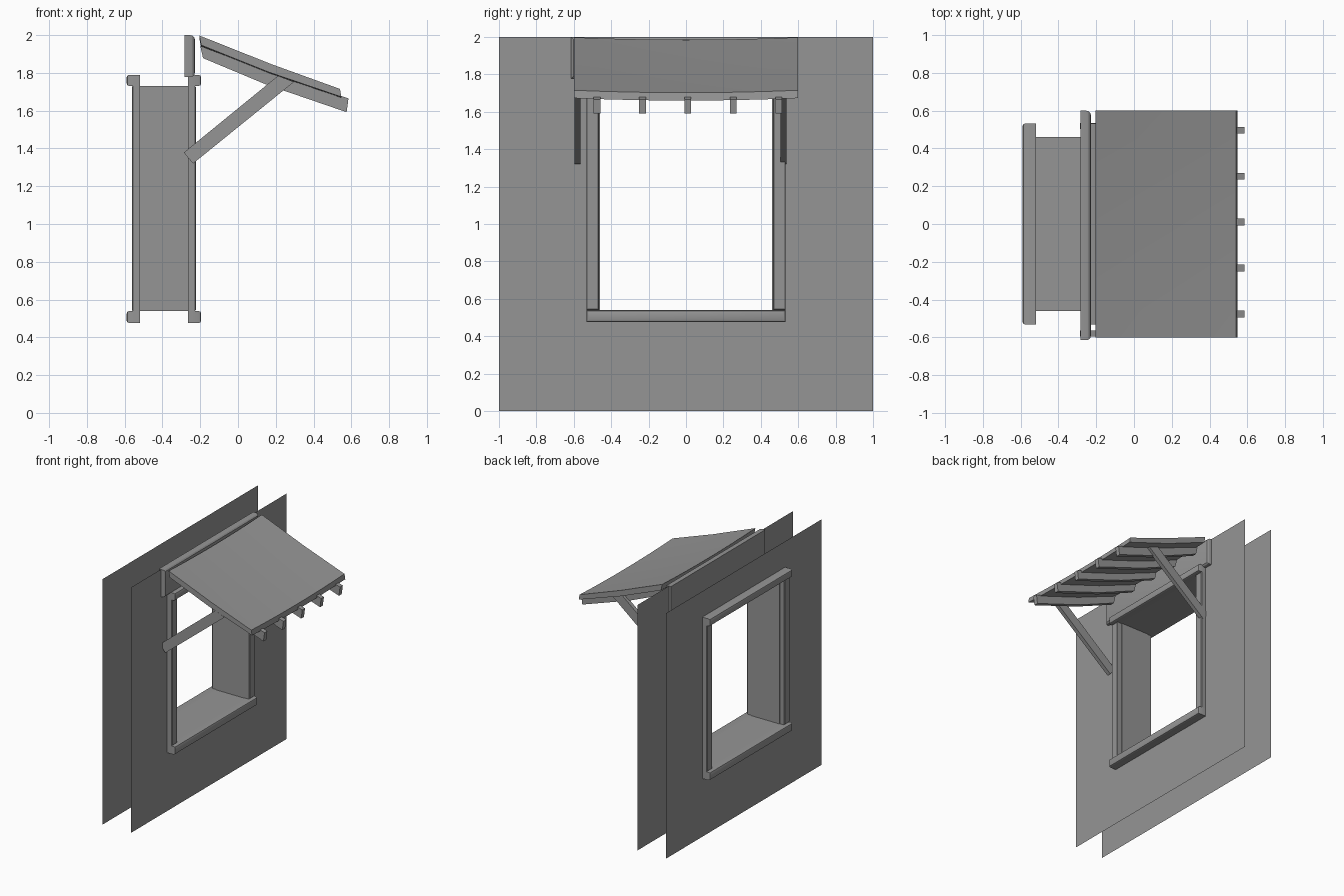
import bpy, bmesh

cube = bpy.data.objects.get("Cube")
if cube:
    bpy.data.objects.remove(cube, do_unlink=True)

grey = bpy.data.materials.new("plain_grey")
grey.use_nodes = True
colour = (0.3, 0.3, 0.3, 1)
grey.diffuse_color = colour
grey.node_tree.nodes["Principled BSDF"].inputs["Base Color"].default_value = colour

# Opening and wall positions
HALF, LOW, HIGH = 0.46, 0.54, 1.73
FRONT, BACK = -0.265, -0.52


def finish(name, bm, smooth=False):
    mesh = bpy.data.meshes.new(name)
    bm.to_mesh(mesh)
    bm.free()
    mesh.materials.append(grey)
    ob = bpy.data.objects.new(name, mesh)
    bpy.context.collection.objects.link(ob)
    if smooth:
        bpy.ops.object.select_all(action='DESELECT')
        ob.select_set(True)
        bpy.context.view_layer.objects.active = ob
        bpy.ops.object.shade_smooth_by_angle(angle=0.5)
    return ob


def loop(bm, x, y, z0, z1):
    return [bm.verts.new((x, a, b)) for a, b in ((-y, z0), (y, z0), (y, z1), (-y, z1))]


def bridge(bm, a, b):
    n = len(a)
    for i in range(n):
        j = (i + 1) % n
        bm.faces.new((a[i], a[j], b[j], b[i]))


def beam(name, wall, depth, y0, y1, z0, z1, bevel, segments=2):
    """Box standing off a wall, rounded along its outer edges; depth is signed."""
    bm = bmesh.new()
    bmesh.ops.create_cube(bm, size=1)
    outer = wall + depth
    for v in bm.verts:
        v.co = (outer if v.co.x > 0 else wall,
                y1 if v.co.y > 0 else y0, z1 if v.co.z > 0 else z0)
    bmesh.ops.recalc_face_normals(bm, faces=bm.faces)
    edges = [e for e in bm.edges if all(abs(v.co.x - outer) < 1e-5 for v in e.verts)]
    bmesh.ops.bevel(bm, geom=edges, offset=bevel, segments=segments,
                    profile=0.5, affect='EDGES')
    return finish(name, bm, True)


def extrude(name, profile, ys, sag=0, smooth=False):
    """Sweep an x-z profile along y, with an optional droop in the middle."""
    bm = bmesh.new()
    rings = [[bm.verts.new((x, y, z - sag * (1 - (y / ys[0]) ** 2))) for x, z in profile]
             for y in ys]
    for a, b in zip(rings, rings[1:]):
        bridge(bm, a, b)
    bm.faces.new(rings[0])
    bm.faces.new(rings[-1])
    bmesh.ops.recalc_face_normals(bm, faces=bm.faces)
    return finish(name, bm, smooth)


# Thin wall sheets, each with a window opening
for name, x in (("outer_wall", FRONT), ("inner_wall", BACK)):
    bm = bmesh.new()
    bridge(bm, loop(bm, x, 1, 0, 2), loop(bm, x, HALF, LOW, HIGH))
    if x == BACK:
        bmesh.ops.reverse_faces(bm, faces=bm.faces)
    finish(name, bm)

# Lining through the wall
bm = bmesh.new()
bridge(bm, loop(bm, BACK, HALF, LOW, HIGH), loop(bm, FRONT, HALF, LOW, HIGH))
bmesh.ops.reverse_faces(bm, faces=bm.faces)
finish("window_lining", bm)

# Frames on both faces of the wall
for side, x, s in (("outer", FRONT, 1), ("inner", BACK, -1)):
    beam(side + "_sill", x, s * 0.07, -0.533, 0.533, 0.475, LOW, 0.015)
    beam(side + "_lintel", x, s * 0.07, -0.533, 0.533, HIGH, 1.79, 0.015)
    for hand, y0, y1 in (("right", -0.533, -0.465), ("left", 0.465, 0.533)):
        beam(f"{side}_{hand}_post", x, s * 0.042, y0, y1, LOW, HIGH, 0.005, 1)

# Board carrying the top of the awning
beam("ridge_board", -0.283, 0.055, -0.615, 0.6, 1.777, 2.0, 0.025, 3)

# Sagging awning slab
slab = [(-0.205, 1.998), (0.18, 1.845), (0.54, 1.715),
        (0.547, 1.673), (0.165, 1.803), (-0.195, 1.947)]
extrude("awning_slab", slab, [-0.6 + 0.15 * i for i in range(9)], 0.013, True)

# Rafters under the slab
rafter = [(-0.2, 1.943), (0.17, 1.8), (0.585, 1.665),
          (0.575, 1.592), (0.15, 1.738), (-0.185, 1.878)]
for i in range(5):
    y = 0.01 + 0.243 * (i - 2)
    extrude(f"rafter_{i + 1}", rafter, [y - 0.018, y + 0.018])

# Diagonal braces
brace = [(-0.287, 1.378), (0.212, 1.785), (0.296, 1.752), (-0.238, 1.32)]
for hand, y in (("right", -0.58), ("left", 0.52)):
    extrude(hand + "_brace", brace, [y - 0.016, y + 0.016])
